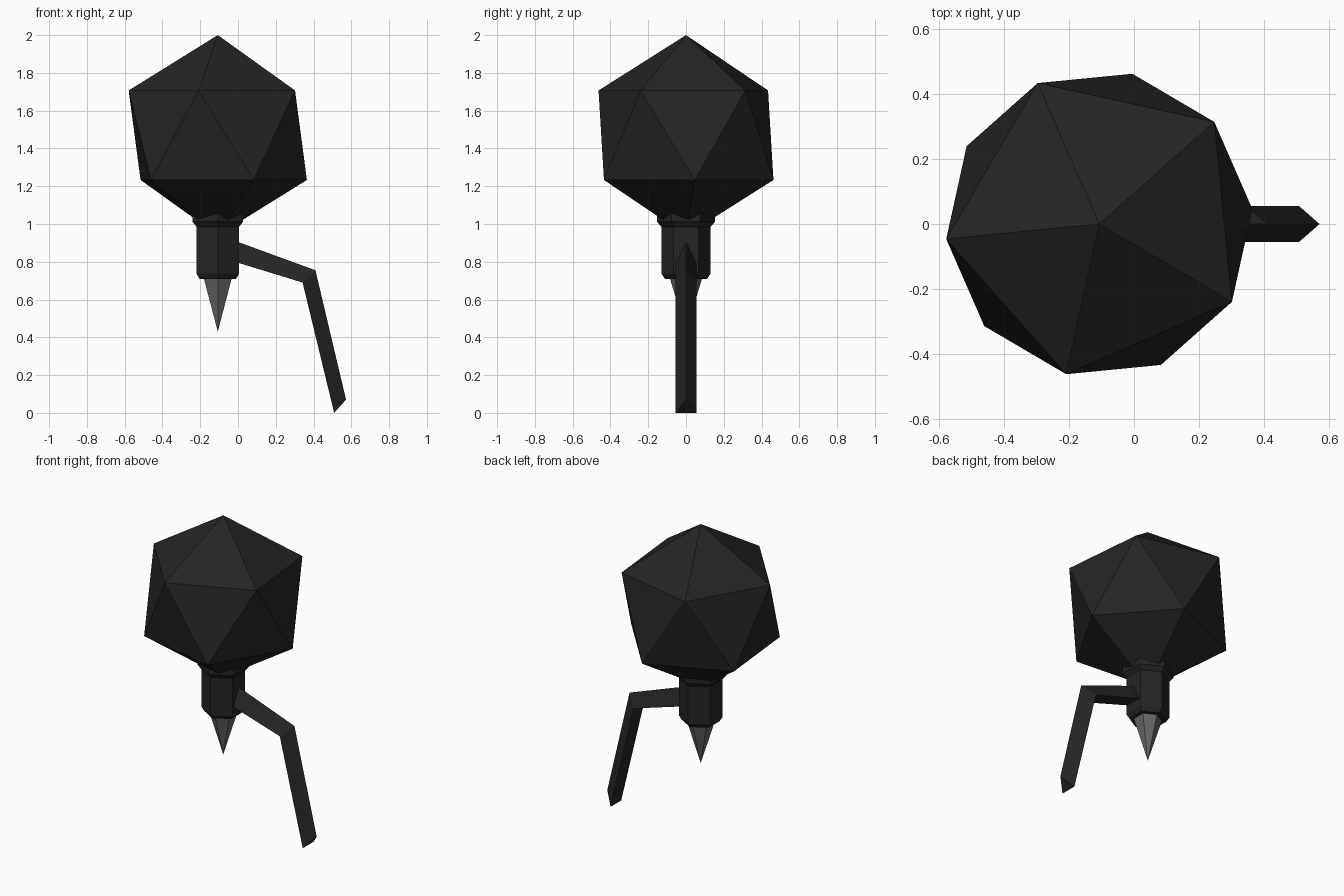
import bpy, bmesh, math

if "Cube" in bpy.data.objects:
    bpy.data.objects.remove(bpy.data.objects["Cube"])

CX = -0.107  # axis of the hanging body


def material(name, value):
    m = bpy.data.materials.new(name)
    m.diffuse_color = (value, value, value, 1)
    m.use_nodes = True
    m.node_tree.nodes["Principled BSDF"].inputs["Base Color"].default_value = m.diffuse_color
    return m


BLACK = material("dark black", 0.018)
GREY = material("steel grey", 0.135)


def finish(name, bm, mat):
    bmesh.ops.remove_doubles(bm, verts=bm.verts, dist=1e-5)
    bmesh.ops.recalc_face_normals(bm, faces=bm.faces)
    me = bpy.data.meshes.new(name)
    bm.to_mesh(me)
    bm.free()
    me.materials.append(mat)
    ob = bpy.data.objects.new(name, me)
    bpy.context.collection.objects.link(ob)
    return ob


def loft(name, rings, mat):
    """Skin a list of point rings and cap both ends."""
    bm = bmesh.new()
    vs = [[bm.verts.new(p) for p in ring] for ring in rings]
    n = len(vs[0])
    for a, b in zip(vs, vs[1:]):
        for i in range(n):
            j = (i + 1) % n
            bm.faces.new((a[i], a[j], b[j], b[i]))
    bm.faces.new(vs[0])
    bm.faces.new(vs[-1])
    return finish(name, bm, mat)


def ring(z, r, sides, start):
    return [(CX + r * math.cos(math.radians(start + 360 * i / sides)),
             r * math.sin(math.radians(start + 360 * i / sides)), z)
            for i in range(sides)]


def hexagon(z, r):
    return ring(z, r, 6, 90)


# Faceted head: icosahedron standing on a vertex
R = 0.53
MID = 2 - R
bm = bmesh.new()
points = [(CX, 0, MID + R), (CX, 0, MID - R)]
points += ring(MID + R / math.sqrt(5), R * 2 / math.sqrt(5), 5, 185.6)
points += ring(MID - R / math.sqrt(5), R * 2 / math.sqrt(5), 5, 221.6)
bmesh.ops.convex_hull(bm, input=[bm.verts.new(p) for p in points])
finish("head", bm, BLACK)

# Six-sided neck with chamfered foot and flared collar
loft("neck", [hexagon(z, r) for z, r in (
    (0.71, 0.112), (0.737, 0.13), (0.985, 0.13), (1.012, 0.154), (1.065, 0.154))], BLACK)

# Steel spike, tapering to a point
bm = bmesh.new()
base = [bm.verts.new(p) for p in hexagon(0.715, 0.086)]
tip = bm.verts.new((CX, 0, 0.43))
bm.faces.new(base)
for i in range(6):
    bm.faces.new((base[i], base[(i + 1) % 6], tip))
finish("spike", bm, GREY)

# Bent arm with triangular section: sharp outer ridge, flat inner face
W = 0.055
path = [((-0.03, 0.916), (-0.03, 0.804)),
        ((0.41, 0.755), (0.342, 0.69)),
        ((0.572, 0.07), (0.509, 0.0))]
loft("arm", [[(ox, 0, oz), (ix, W, iz), (ix, -W, iz)]
             for (ox, oz), (ix, iz) in path], BLACK)
